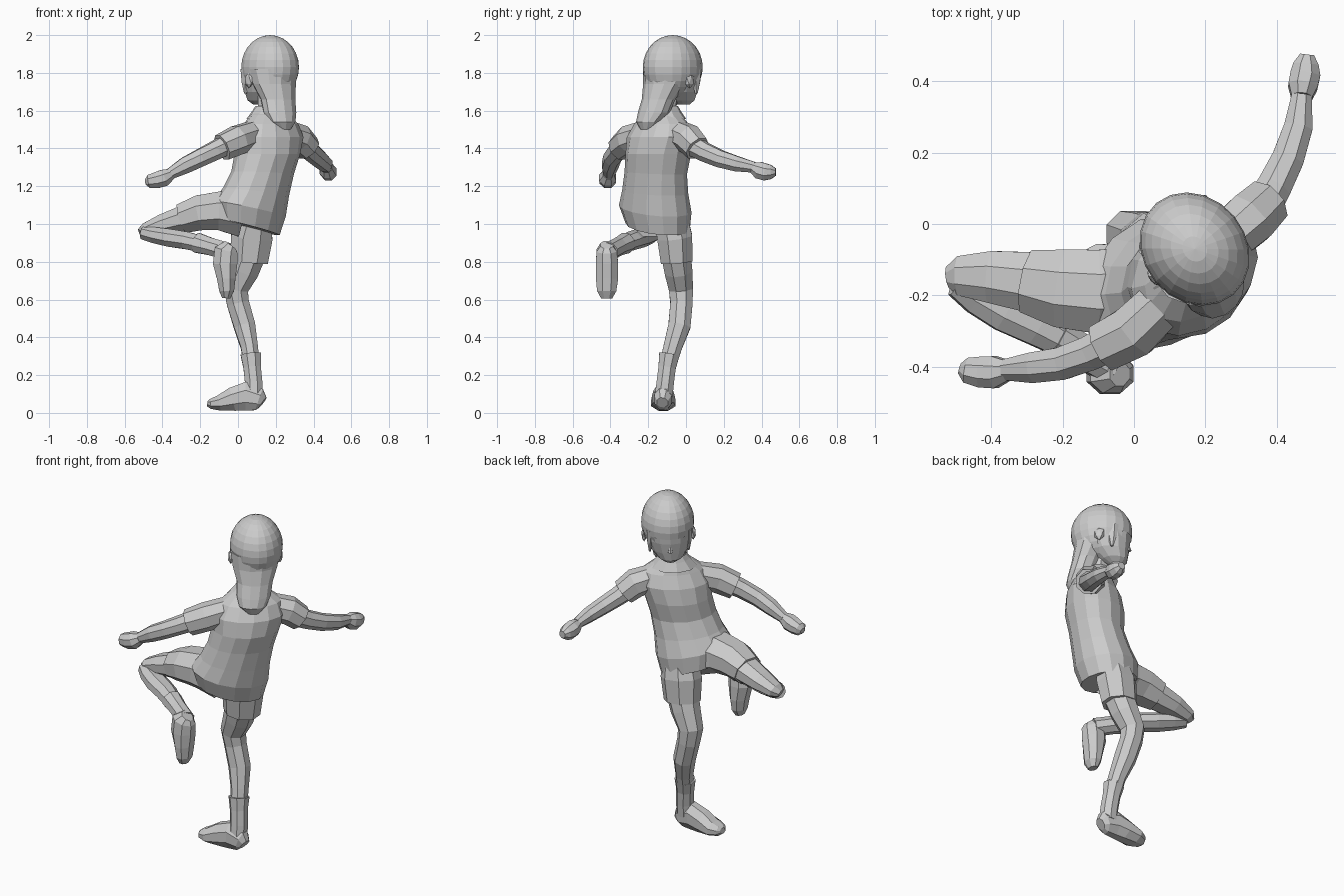
import bpy, bmesh, math
from mathutils import Vector, Matrix

SHOULDERS = Vector((.71, .70, 0))      # torso left-right axis
FACING = Vector((-.64, .77, 0)).normalized()
HEAD_SIDE = Vector((.77, .64, 0)).normalized()


def finish(name, bm, smooth=False):
    bmesh.ops.recalc_face_normals(bm, faces=bm.faces)
    me = bpy.data.meshes.new(name)
    bm.to_mesh(me)
    bm.free()
    for p in me.polygons:
        p.use_smooth = smooth
    ob = bpy.data.objects.new(name, me)
    bpy.context.collection.objects.link(ob)
    return ob


def loft(name, rings, ref, sides=8, flat=False, caps=True):
    """Rings are x, y, z, radius along ref, other radius, [tilts]."""
    bm = bmesh.new()
    ref = Vector(ref)
    cs = [Vector(r[:3]) for r in rings]
    grow = 1.06 if sides < 10 else 1.03
    loops = []
    for i, r in enumerate(rings):
        a, b = r[3], r[4] if len(r) > 4 else r[3]
        if flat:
            u, v = ref.copy(), Vector((-ref.y, ref.x, 0))
            if len(r) > 5:
                u.z, v.z = r[5], r[6]
        else:
            t = (cs[min(i + 1, len(cs) - 1)] - cs[max(i - 1, 0)]).normalized()
            u = (ref - t * ref.dot(t)).normalized()
            v = t.cross(u)
        loop = []
        for k in range(sides):
            ang = 2 * math.pi * (k + .5) / sides
            loop.append(bm.verts.new(cs[i] + (u * a * math.cos(ang) + v * b * math.sin(ang)) * grow))
        loops.append(loop)
    for p, q in zip(loops, loops[1:]):
        for k in range(sides):
            n = (k + 1) % sides
            bm.faces.new((p[k], p[n], q[n], q[k]))
    if caps:
        bm.faces.new(loops[0])
        bm.faces.new(loops[-1])
    return finish(name, bm)


def head_frame(center, radii):
    m = Matrix((HEAD_SIDE, FACING, Vector((0, 0, 1)))).transposed().to_4x4()
    return Matrix.Translation(center) @ m @ Matrix.Diagonal((*radii, 1))


# Shirt body, leaning with the raised hip
loft("shirt", [(.05, -.15, .985, .18, .15, -.22, .13),
               (.06, -.163, 1.08, .205, .168, -.18, .1),
               (.095, -.163, 1.17, .185, .155, -.1, .05),
               (.13, -.16, 1.27, .175, .146, -.05, 0),
               (.155, -.147, 1.37, .18, .158),
               (.17, -.137, 1.46, .195, .146),
               (.175, -.13, 1.53, .165, .112),
               (.165, -.125, 1.58, .10, .085),
               (.16, -.12, 1.6, .06, .06)], SHOULDERS, 14, True)
loft("collar", [(.165, -.12, 1.555, .125, .115), (.163, -.115, 1.6, .085, .085),
                (.16, -.11, 1.625, .065, .068)], SHOULDERS, 10, True, False)
loft("neck", [(.165, -.12, 1.55, .055), (.16, -.09, 1.72, .055)], HEAD_SIDE)

# Sleeves, arms and fists
arms = {
    "left": ([(.08, -.22, 1.475, .07), (-.0, -.30, 1.445, .076), (-.085, -.345, 1.405, .07)],
             [(-.04, -.32, 1.43, .055), (-.12, -.36, 1.39, .05), (-.2, -.39, 1.35, .047),
              (-.28, -.402, 1.31, .044), (-.36, -.408, 1.265, .03)],
             [(-.355, -.41, 1.265, .03), (-.39, -.415, 1.245, .046, .046),
              (-.43, -.415, 1.232, .044, .044), (-.47, -.41, 1.225, .036, .036),
              (-.488, -.405, 1.222, .015)]),
    "right": ([(.25, -.05, 1.48, .07), (.325, .015, 1.45, .076), (.372, .06, 1.4, .068)],
              [(.35, .03, 1.42, .055), (.39, .1, 1.38, .05), (.43, .18, 1.345, .046),
               (.46, .27, 1.318, .041), (.47, .36, 1.3, .029)],
              [(.47, .355, 1.3, .03), (.473, .385, 1.285, .046, .042),
               (.48, .42, 1.275, .046, .043), (.482, .45, 1.275, .038, .036),
               (.485, .475, 1.275, .02)]),
}
for side, (sleeve, arm, fist) in arms.items():
    loft(side + "_sleeve", sleeve, (0, 0, 1))
    loft(side + "_arm", arm, (0, 0, 1))
    loft(side + "_fist", fist, (0, 0, 1))

# Standing leg
X, Y = (1, 0, 0), (0, 1, 0)
loft("standing_shorts", [(.09, -.08, 1.03, .09, .09), (.073, -.06, .93, .112, .095),
                         (.06, -.05, .8, .1, .085)], X)
loft("standing_leg", [(.065, -.055, .85, .086, .08), (.03, -.04, .75, .08, .075),
                      (-.012, -.027, .655, .067, .065), (.0, -.024, .58, .06, .06),
                      (.035, -.035, .46, .058, .06), (.06, -.07, .35, .046, .05),
                      (.075, -.1, .24, .042, .045)], X)
loft("standing_sock", [(.068, -.088, .31, .055), (.075, -.1, .24, .047),
                       (.083, -.11, .16, .047), (.085, -.118, .09, .048)], X)
loft("standing_foot", [(.132, -.125, .055, .03, .032), (.112, -.122, .07, .046, .06),
                       (.04, -.12, .088, .052, .078), (-.03, -.12, .072, .06, .064),
                       (-.1, -.12, .052, .066, .042), (-.145, -.12, .048, .045, .027),
                       (-.16, -.118, .05, .02, .016)], Y)

# Raised, folded leg
loft("raised_shorts", [(.02, -.18, 1.05, .12), (-.1, -.19, 1.07, .12, .105),
                       (-.2, -.18, 1.06, .112, .095), (-.295, -.16, 1.03, .09, .08)], Y)
loft("raised_thigh", [(-.25, -.168, 1.04, .09, .075), (-.4, -.148, .998, .074, .055),
                      (-.49, -.145, .968, .056, .038), (-.52, -.15, .955, .03, .02)], Y)
loft("raised_shin", [(-.5, -.165, .955, .038), (-.44, -.197, .94, .056, .043),
                     (-.36, -.24, .926, .063, .048), (-.27, -.285, .912, .058, .047),
                     (-.18, -.34, .89, .044), (-.09, -.39, .86, .042)], Y)
loft("raised_sock", [(-.215, -.318, .9, .054), (-.15, -.355, .882, .047),
                     (-.06, -.405, .855, .048)], Y)
loft("raised_foot", [(-.04, -.42, .89, .034, .035), (-.062, -.42, .86, .055, .064),
                     (-.068, -.418, .79, .06, .066), (-.062, -.418, .71, .06, .05),
                     (-.06, -.42, .645, .052, .04), (-.063, -.42, .607, .03, .022)], Y)

# Head: face, nose, ears
loft("face", [(.115, -.015, 1.632, .032, .035), (.121, -.025, 1.655, .068, .07),
              (.138, -.04, 1.7, .1, .1), (.15, -.05, 1.76, .122, .125),
              (.16, -.058, 1.83, .13, .142), (.167, -.065, 1.9, .11, .12)],
     HEAD_SIDE, 14, True)
bm = bmesh.new()
bmesh.ops.create_cone(bm, segments=6, radius1=1, radius2=.1, depth=2, cap_ends=True,
                      matrix=head_frame(Vector((.15, -.05, 1.735)) + FACING * .118, (.014, .018, .025)))
finish("nose", bm)
for side, s in (("left", -1), ("right", 1)):
    bm = bmesh.new()
    bmesh.ops.create_icosphere(bm, subdivisions=1, radius=1,
                               matrix=head_frame(Vector((.16, -.065, 1.76)) + HEAD_SIDE * s * .133,
                                                 (.016, .03, .043)))
    finish(side + "_ear", bm)

# Hair cap with an arched fringe, opened around the face
bm = bmesh.new()
bmesh.ops.create_uvsphere(bm, u_segments=20, v_segments=14, radius=1)
gone = []
for f in bm.faces:
    c = f.calc_center_median()
    line = -.02 if abs(c.x) < .15 else -.2 if abs(c.x) < .6 else -.4
    if c.y > .05 and c.z < line:
        gone.append(f)
bmesh.ops.delete(bm, geom=gone, context='FACES')
bm.transform(head_frame(Vector((.17, -.07, 1.83)), (.144, .168, .17)))
finish("hair_cap", bm)

# Locks of hair tapering down in front of the ears
for s in (-1, 1):
    p = Vector((.155, -.055, 0)) + HEAD_SIDE * s * .105 + FACING * .055
    loft("side_lock", [(p.x, p.y, 1.82, .02, .035), (p.x, p.y, 1.75, .016, .025),
                       (p.x, p.y, 1.69, .006, .008)], HEAD_SIDE, 6, True)

# Long hair falling down the back
loft("back_hair", [(.18, -.095, 1.82, .136, .125), (.192, -.115, 1.74, .122, .1),
                   (.212, -.145, 1.66, .097, .08), (.222, -.17, 1.59, .093, .075),
                   (.237, -.2, 1.54, .074, .055), (.247, -.21, 1.5, .035, .025)],
     (.78, .62, 0), 12, True)
